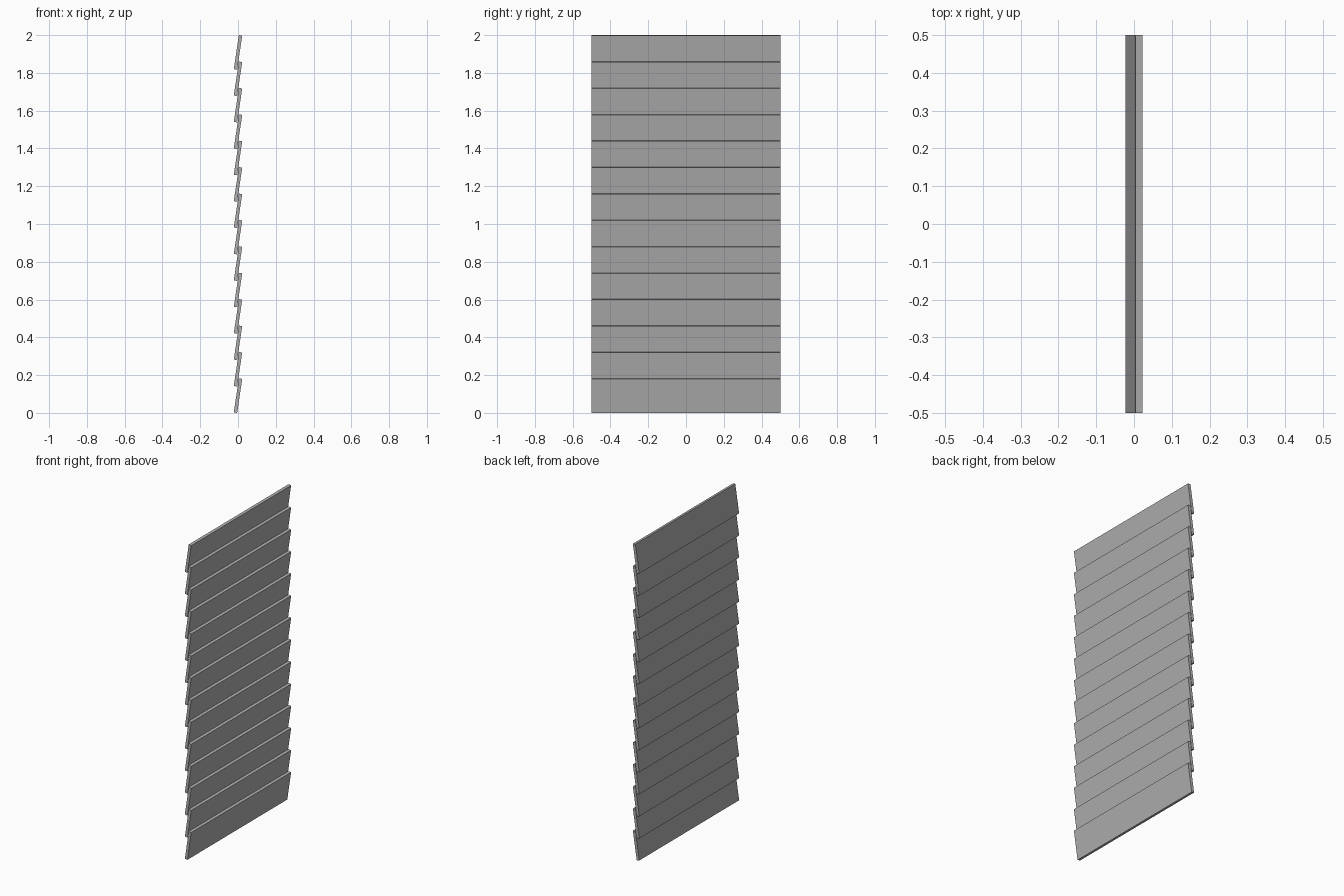
import bpy
import math
from mathutils import Matrix

cube = bpy.data.objects.get("Cube")
if cube:
    bpy.data.objects.remove(cube, do_unlink=True)

COUNT = 14          # overlapping boards
WIDTH = 1.0         # along y
THICK = 0.018
LENGTH = 0.182      # along the board's slope
TILT = math.radians(8.5)

# Painted grey finish
grey = bpy.data.materials.new("plain grey")
grey.use_nodes = True
colour = (0.43, 0.43, 0.43, 1)
grey.diffuse_color = colour
grey.node_tree.nodes["Principled BSDF"].inputs["Base Color"].default_value = colour

# One board, leaning its top edge towards +x
board_height = LENGTH * math.cos(TILT) + THICK * math.sin(TILT)
pitch = (2 - board_height) / (COUNT - 1)
bpy.ops.mesh.primitive_cube_add(size=1)
boards = bpy.context.object
boards.name = "siding_boards"
boards.data.transform(Matrix.Translation((0, 0, board_height / 2))
                      @ Matrix.Rotation(TILT, 4, "Y")
                      @ Matrix.Diagonal((THICK, WIDTH, LENGTH, 1)))
boards.data.materials.append(grey)

# Stack of boards up the wall
stack = boards.modifiers.new("stack", "ARRAY")
stack.count = COUNT
stack.use_relative_offset = False
stack.use_constant_offset = True
stack.constant_offset_displace = (0, 0, pitch)
